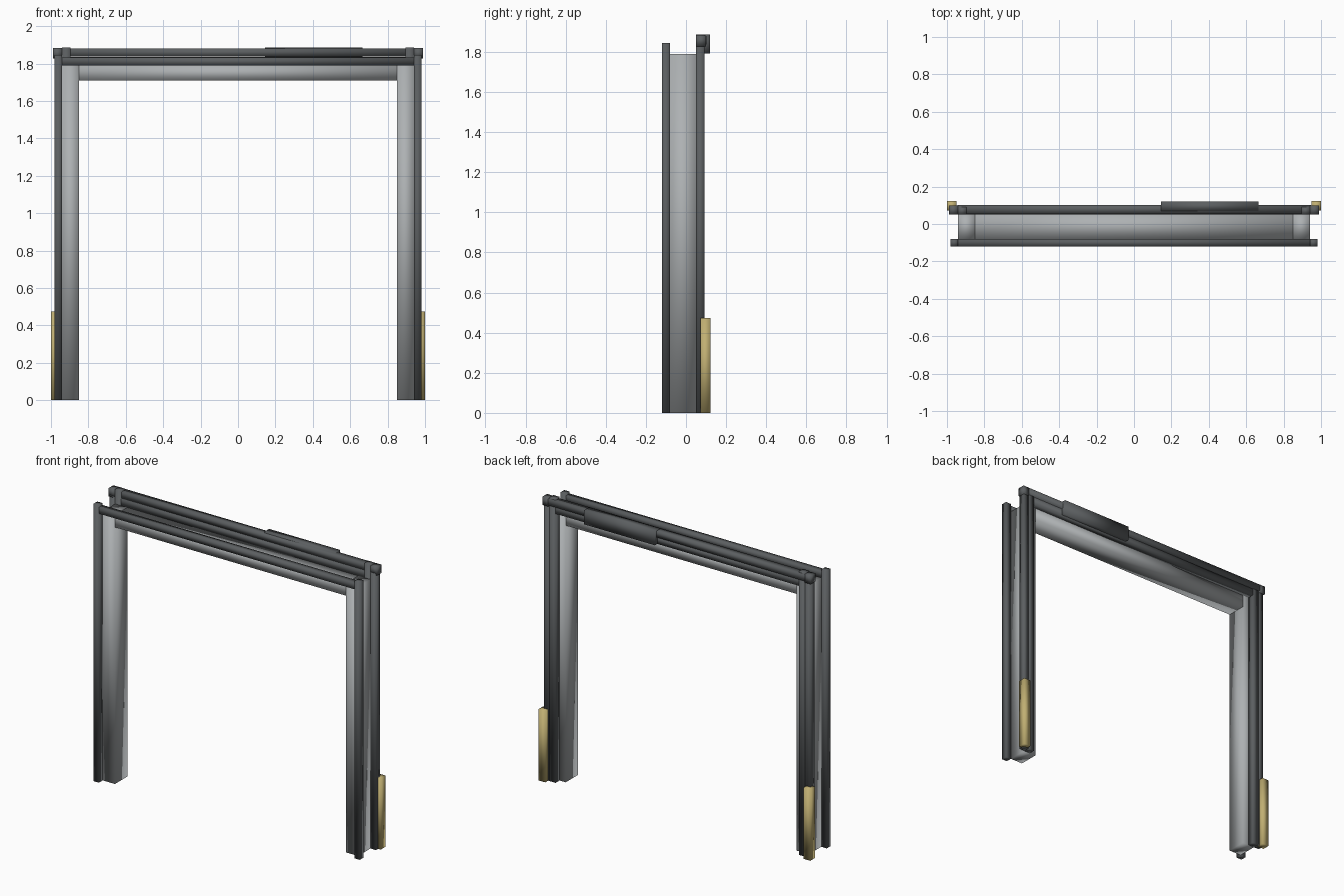
import bpy

cube = bpy.data.objects.get("Cube")
if cube:
    bpy.data.objects.remove(cube, do_unlink=True)


def material(name, rgb):
    mat = bpy.data.materials.new(name)
    mat.use_nodes = True
    mat.diffuse_color = (*rgb, 1)
    mat.node_tree.nodes["Principled BSDF"].inputs["Base Color"].default_value = (*rgb, 1)
    return mat


dark = material("dark grey metal", (0.105, 0.113, 0.118))
light = material("light grey panel", (0.42, 0.44, 0.45))
gold = material("muted gold", (0.53, 0.43, 0.17))


def box(name, mat, x, y, z):
    """Softly shaded box spanning the given (low, high) ranges."""
    spans = (x, y, z)
    bpy.ops.mesh.primitive_cube_add(size=1, location=[(a + b) / 2 for a, b in spans])
    ob = bpy.context.object
    ob.name = name
    ob.scale = [b - a for a, b in spans]
    bpy.ops.object.transform_apply(location=False, rotation=False, scale=True)
    ob.data.materials.append(mat)
    bpy.ops.object.shade_smooth()
    return ob


def pair(name, mat, x, y, z):
    """One box on each side of the opening."""
    box("left_" + name, mat, x, y, z)
    box("right_" + name, mat, (-x[1], -x[0]), y, z)


FRONT = (-0.12, -0.08)   # front trim depth
CORE = (-0.08, 0.05)     # jamb depth
BACK = (0.05, 0.092)     # back trim depth

# Light grey jambs and lintel
pair("jamb", light, (0.85, 0.94), CORE, (0, 1.79))
box("lintel", light, (-0.85, 0.85), CORE, (1.708, 1.79))

# Front trim
pair("front_post", dark, (0.94, 0.98), FRONT, (0, 1.845))
box("front_beam", dark, (-0.94, 0.94), FRONT, (1.79, 1.832))

# Back trim: doubled posts and doubled beams
pair("back_outer_post", dark, (0.94, 0.98), BACK, (0, 1.84))
pair("back_inner_post", dark, (0.895, 0.94), BACK, (0, 1.887))
box("back_lower_beam", dark, (-0.895, 0.895), BACK, (1.79, 1.835))
box("back_upper_beam", dark, (-0.945, 0.945), (0.055, 0.102), (1.838, 1.88))
pair("beam_end_cap", dark, (0.942, 0.988), (0.05, 0.1), (1.828, 1.882))

# Cover box on the back beam
box("beam_cover", dark, (0.145, 0.665), (0.07, 0.12), (1.792, 1.887))

# Gold foot guards
pair("foot_guard", gold, (0.95, 1.0), (0.072, 0.122), (0, 0.474))
